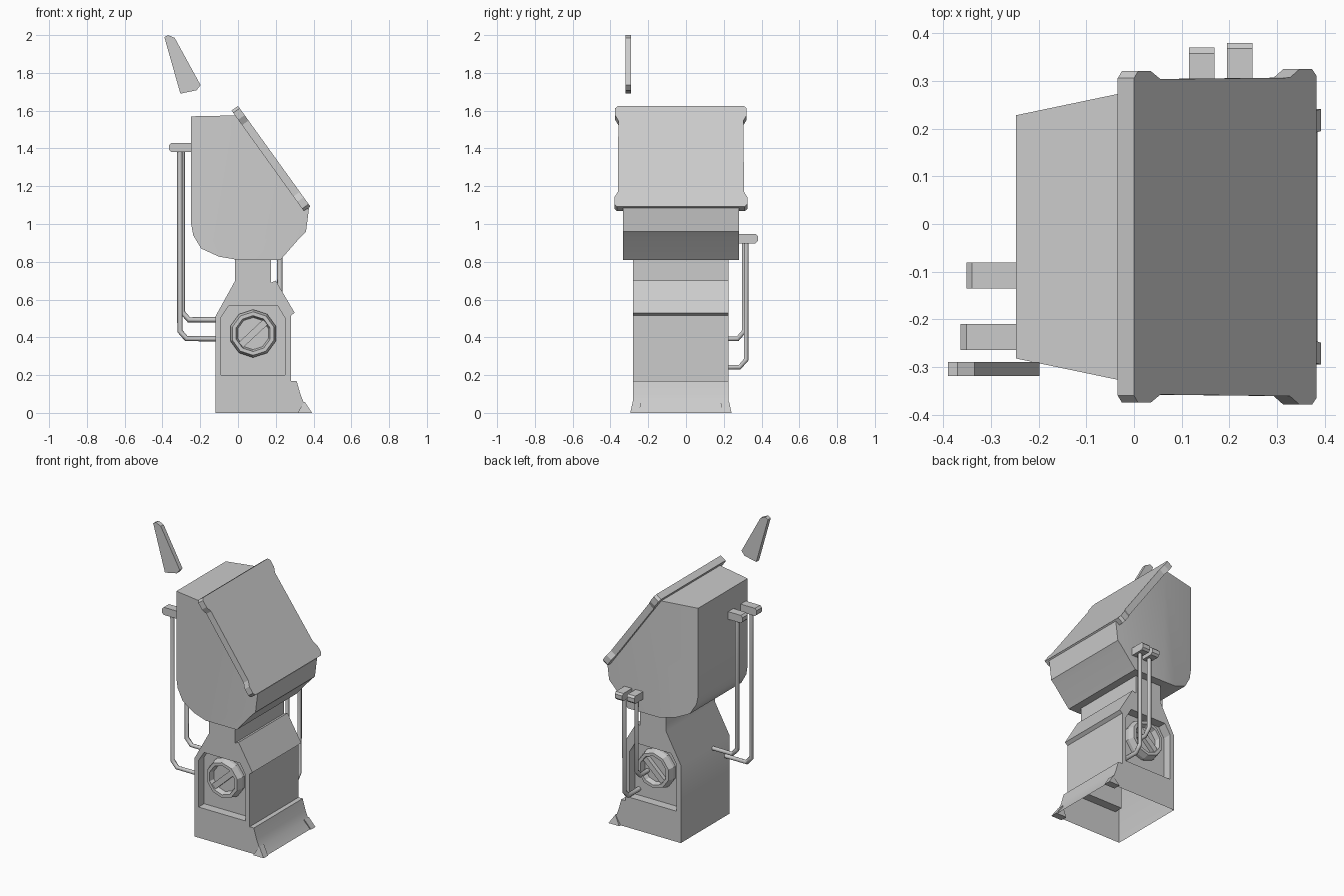
import bpy, bmesh, math
from mathutils import Vector

if "Cube" in bpy.data.objects:
    bpy.data.objects.remove(bpy.data.objects["Cube"])

CY = -0.027           # centre plane of the main volumes
HALF = 0.2525         # half width of the pedestal
FLOOR = HALF - 0.058  # depth of the side recesses


def finish(name, bm, smooth=0):
    bmesh.ops.recalc_face_normals(bm, faces=bm.faces)
    me = bpy.data.meshes.new(name)
    bm.to_mesh(me)
    bm.free()
    ob = bpy.data.objects.new(name, me)
    bpy.context.collection.objects.link(ob)
    if smooth:
        bpy.ops.object.select_all(action='DESELECT')
        ob.select_set(True)
        bpy.context.view_layer.objects.active = ob
        bpy.ops.object.shade_smooth_by_angle(angle=math.radians(smooth))
    return ob


def along_y(p, h):
    return Vector((p[0], h, p[1]))


def along_x(p, h):
    return Vector((h, p[0], p[1]))


def prism_bm(pts, h0, h1, place=along_y):
    bm = bmesh.new()
    a = [bm.verts.new(place(p, h0)) for p in pts]
    b = [bm.verts.new(place(p, h1)) for p in pts]
    bm.faces.new(a)
    bm.faces.new(b[::-1])
    for i in range(len(pts)):
        j = (i + 1) % len(pts)
        bm.faces.new((a[i], b[i], b[j], a[j]))
    return bm


def prism(name, pts, h0, h1, place=along_y, smooth=0):
    return finish(name, prism_bm(pts, h0, h1, place), smooth)


# Pedestal: extruded side profile with neck, brow and flared skirt
body = prism("pedestal", [
    (-0.12, 0), (-0.12, 0.51), (-0.015, 0.70), (-0.015, 0.815), (0.175, 0.815),
    (0.175, 0.69), (0.2, 0.70), (0.30, 0.53), (0.28, 0.515), (0.28, 0.17),
    (0.31, 0.17), (0.33, 0.10), (0.35, 0.05), (0.385, 0)], CY - HALF, CY + HALF)

# Chamfered recess cut into each side
recess = [(-0.09, 0.2), (-0.09, 0.505), (-0.05, 0.567), (0.21, 0.567), (0.25, 0.5), (0.25, 0.2)]
for s in (-1, 1):
    cutter = prism("recess_cutter", recess, CY + s * FLOOR, CY + s * (HALF + 0.1))
    cutter.hide_render = True
    mod = body.modifiers.new("recess", 'BOOLEAN')
    mod.operation = 'DIFFERENCE'
    mod.solver = 'EXACT'
    mod.object = cutter
    bpy.context.view_layer.objects.active = body
    bpy.ops.object.modifier_apply(modifier="recess")
    bpy.data.objects.remove(cutter)

# The pedestal is open underneath
bm = bmesh.new()
bm.from_mesh(body.data)
under = [f for f in bm.faces if f.calc_center_median().z < 0.001]
bmesh.ops.delete(bm, geom=under, context='FACES')
bm.to_mesh(body.data)
bm.free()
bpy.ops.object.select_all(action='DESELECT')
body.select_set(True)
bpy.context.view_layer.objects.active = body
bpy.ops.object.shade_smooth_by_angle(angle=math.radians(30))

# Pointed feet at the skirt corners
for s, side in ((-1, "front"), (1, "back")):
    bm = prism_bm([(0.315, 0), (0.352, 0.06), (0.392, 0)], CY + s * 0.222, CY + s * 0.268)
    for v in bm.verts:
        if v.co.z > 0.01:
            v.co.y -= s * 0.013
    finish(f"foot_{side}", bm)

# Ten-sided dial with a diagonal grip in each recess
C = Vector((0.08, 0, 0.42))
for s, side in ((-1, "front"), (1, "back")):
    bm = bmesh.new()
    rings = []
    for r, d in ((0.127, 0), (0.127, 0.02), (0.115, 0.057), (0.095, 0.057), (0.085, 0.025)):
        rings.append([bm.verts.new(C + Vector((
            r * math.cos(math.tau * (k + 0.5) / 10), CY + s * (FLOOR + d),
            r * math.sin(math.tau * (k + 0.5) / 10)))) for k in range(10)])
    for a, b in zip(rings, rings[1:]):
        for k in range(10):
            j = (k + 1) % 10
            bm.faces.new((a[k], a[j], b[j], b[k]))
    bm.faces.new(rings[-1])
    finish(f"dial_{side}", bm)
    u = Vector((math.cos(0.75), math.sin(0.75)))
    n = Vector((-u.y, u.x))
    c = Vector((C.x, C.z))
    grip = [c + u * i * 0.088 + n * j * 0.018 for i, j in ((-1, -1), (1, -1), (1, 1), (-1, 1))]
    prism(f"dial_grip_{side}", grip, CY + s * (FLOOR + 0.02), CY + s * (FLOOR + 0.052))

# Head: rounded housing that narrows towards its back
bm = prism_bm([
    (-0.248, 1.57), (-0.248, 1.0), (-0.237, 0.94), (-0.195, 0.87), (-0.1, 0.827),
    (0.0, 0.81), (0.225, 0.81), (0.33, 0.93), (0.36, 0.96), (0.376, 1.085),
    (0.35, 1.09), (0.0, 1.575)], CY - 0.307, CY + 0.307)
bmesh.ops.bisect_plane(bm, geom=bm.verts[:] + bm.edges[:] + bm.faces[:],
                       plane_co=(0, 0, 0), plane_no=(1, 0, 0), dist=1e-5)
for v in bm.verts:
    t = max(0, -v.co.x) / 0.248
    v.co.y = CY + (v.co.y - CY) * (1 - 0.169 * t)
finish("head_housing", bm, 35)

# Sloped lid plate with flared corner ears
top = Vector((0.0, 0, 1.625))
down = Vector((0.584, 0, -0.812))
inward = Vector((-0.812, 0, -0.584))
edge = [(0, 0.333), (0.015, 0.348), (0.06, 0.348), (0.095, 0.331),
        (0.56, 0.334), (0.595, 0.352), (0.64, 0.352), (0.656, 0.338)]
outline = edge + [(u, -w) for u, w in reversed(edge)]
prism("head_lid", outline, 0, 0.042, lambda p, h: top + down * p[0]
      + inward * h + Vector((0, CY + p[1], 0)))


# Pipes with chamfered corner bends, each ending in a bracket block
def pipe(name, pts):
    cu = bpy.data.curves.new(name, 'CURVE')
    cu.dimensions = '3D'
    cu.bevel_depth = 0.0145
    cu.bevel_resolution = 1
    sp = cu.splines.new('POLY')
    sp.points.add(len(pts) - 1)
    for q, p in zip(sp.points, pts):
        q.co = (*p, 1)
    bpy.context.collection.objects.link(bpy.data.objects.new(name, cu))


def pipe_and_bracket(name, place, h, root, wall, out, tip, ztop, zlow):
    s = 1 if out > wall else -1
    path = [(out, ztop - 0.02), (out, zlow + 0.04), (out - s * 0.035, zlow), (root, zlow)]
    pipe(name + "_pipe", [place(p, h) for p in path])
    block = [(wall, ztop), (tip - s * 0.012, ztop), (tip, ztop - 0.012),
             (tip, ztop - 0.038), (tip - s * 0.012, ztop - 0.05), (wall, ztop - 0.05)]
    prism(name + "_bracket", block, h - 0.027, h + 0.027, place)


pipe_and_bracket("left_outer", along_y, -0.237, -0.11, -0.23, -0.308, -0.364, 1.43, 0.393)
pipe_and_bracket("left_inner", along_y, -0.108, -0.11, -0.23, -0.295, -0.352, 1.43, 0.493)
pipe_and_bracket("back_outer", along_x, 0.222, 0.16, 0.25, 0.319, 0.380, 0.948, 0.242)
pipe_and_bracket("back_inner", along_x, 0.142, 0.16, 0.25, 0.308, 0.370, 0.948, 0.392)

# Detached blade above the head
prism("floating_blade", [
    (-0.39, 1.99), (-0.37, 2.0), (-0.335, 1.985), (-0.198, 1.735),
    (-0.22, 1.708), (-0.305, 1.69)], -0.319, -0.29)
